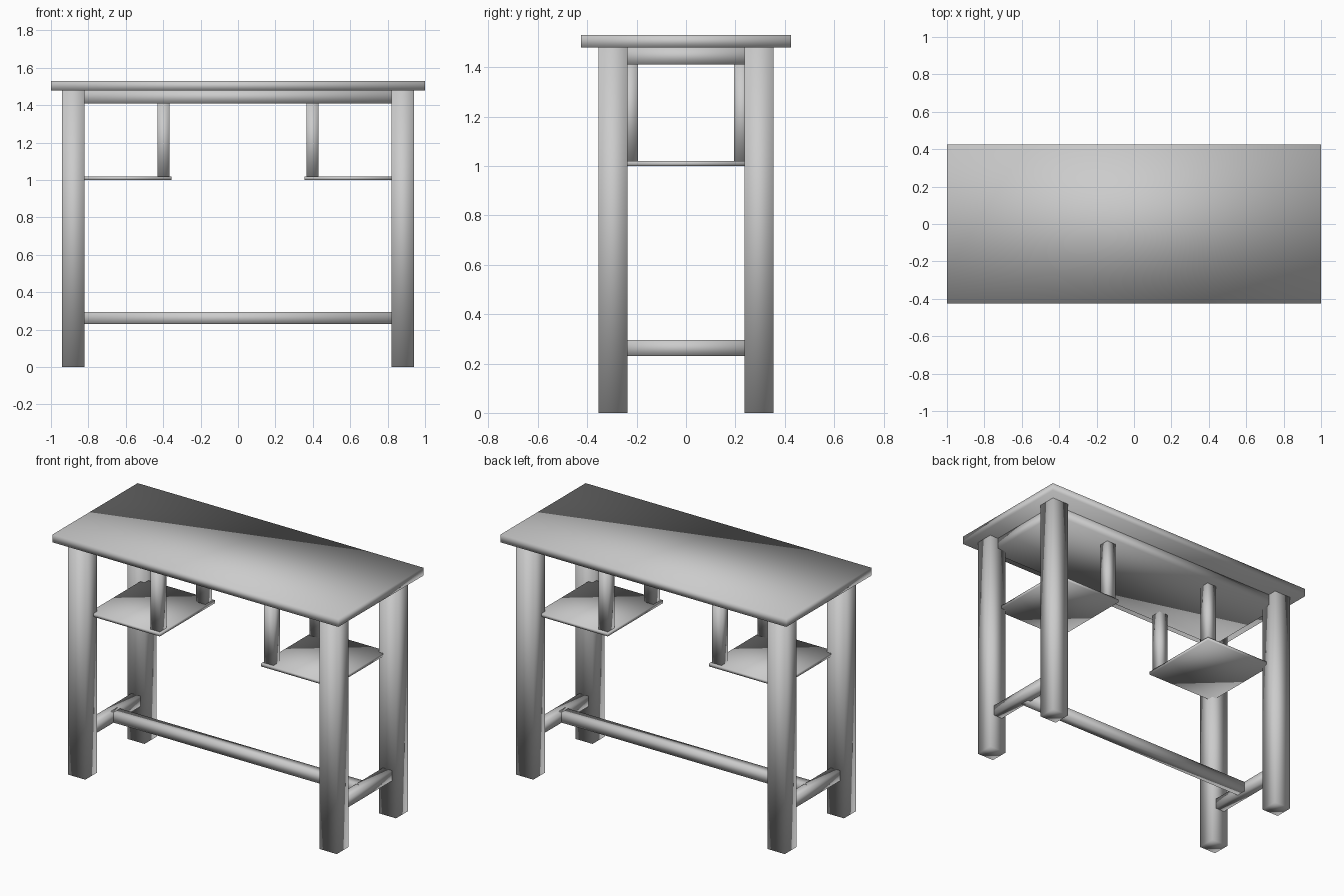
import bpy
import bmesh
from mathutils import Vector

default_cube = bpy.data.objects.get("Cube")
if default_cube:
    bpy.data.objects.remove(default_cube, do_unlink=True)

grey = bpy.data.materials.new("plain_grey")
grey.use_nodes = True
GREY = (0.6, 0.6, 0.6, 1.0)
grey.diffuse_color = GREY
for node in grey.node_tree.nodes:
    if node.type == 'BSDF_PRINCIPLED':
        node.inputs["Base Color"].default_value = GREY


def box(name, low, high):
    """Softly shaded block between two opposite corners."""
    low, high = Vector(low), Vector(high)
    bm = bmesh.new()
    bmesh.ops.create_cube(bm, size=1)
    bmesh.ops.scale(bm, vec=high - low, verts=bm.verts)
    for face in bm.faces:
        face.smooth = True
    mesh = bpy.data.meshes.new(name)
    bm.to_mesh(mesh)
    bm.free()
    mesh.materials.append(grey)
    obj = bpy.data.objects.new(name, mesh)
    obj.location = (low + high) / 2
    bpy.context.collection.objects.link(obj)
    return obj


def mirrored_box(name, sx, sy, xs, ys, zs):
    """Block given by its x, y and z ranges on the +x +y side, flipped by sign."""
    xs = sorted(sx * x for x in xs)
    ys = sorted(sy * y for y in ys)
    return box(name, (xs[0], ys[0], zs[0]), (xs[1], ys[1], zs[1]))


# Top board and the solid panel beneath it, set into the legs
TOP, UNDER, PANEL = 1.53, 1.48, 1.41
box("table_top", (-1, -0.425, UNDER), (1, 0.425, TOP))
box("under_panel", (-0.88, -0.297, PANEL), (0.88, 0.297, UNDER))

# Stretchers joining the legs
RAIL = (0.23, 0.295)
box("long_stretcher", (-0.87, -0.032, RAIL[0]), (0.87, 0.032, RAIL[1]))

for sx, side in ((1, "left"), (-1, "right")):
    mirrored_box(f"{side}_stretcher", sx, 1, (0.848, 0.912), (-0.297, 0.297), RAIL)
    # Hanging shelf
    mirrored_box(f"{side}_shelf", sx, 1, (0.355, 0.85), (-0.275, 0.275), (1.0, 1.02))
    for sy, end in ((1, "back"), (-1, "front")):
        mirrored_box(f"{end}_{side}_leg", sx, sy, (0.82, 0.94), (0.237, 0.355), (0, UNDER))
        mirrored_box(f"{end}_{side}_shelf_post", sx, sy, (0.365, 0.43), (0.194, 0.26), (1.02, PANEL))
